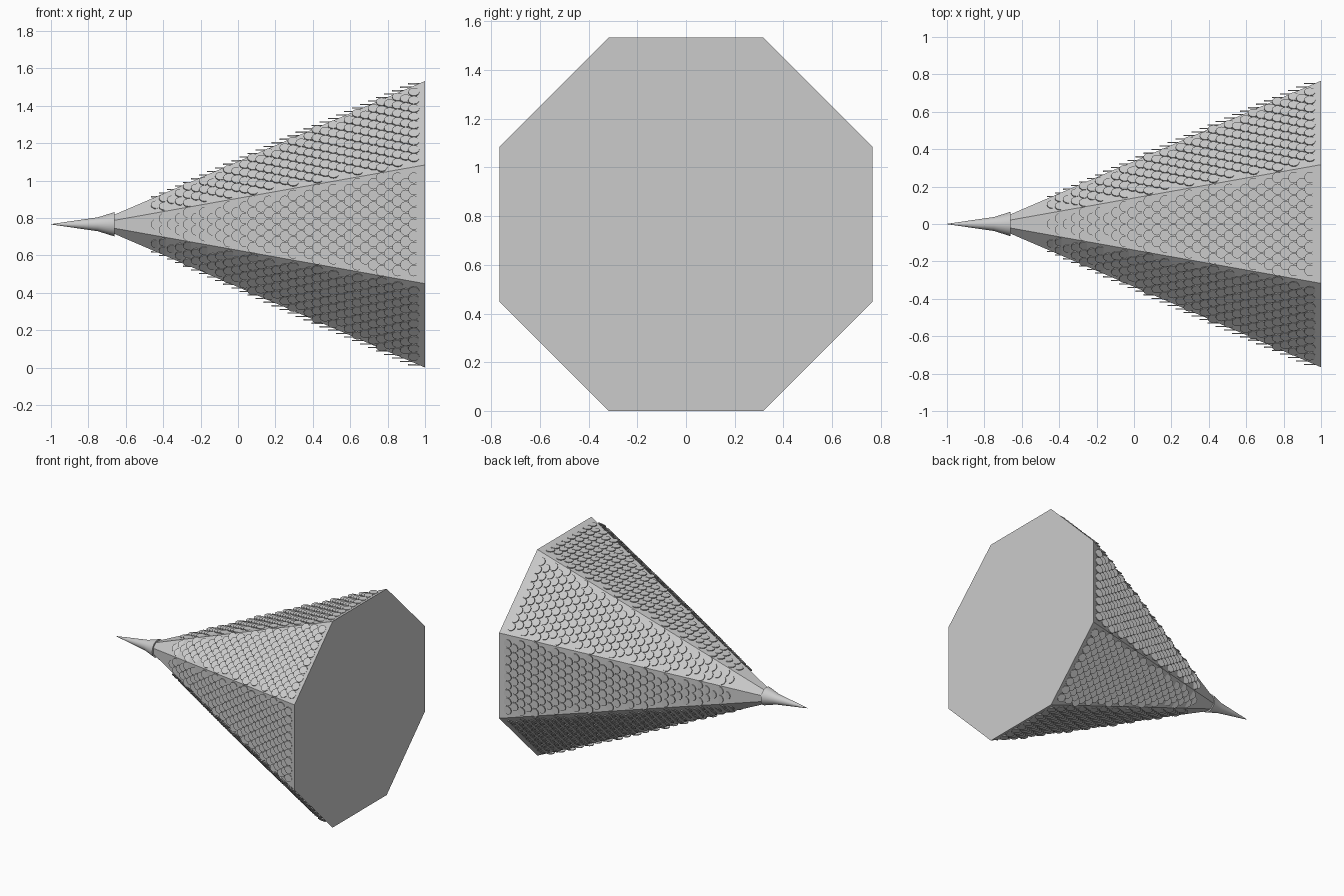
import bpy, bmesh, math
from mathutils import Matrix, Vector

cube = bpy.data.objects.get("Cube")
if cube:
    bpy.data.objects.remove(cube, do_unlink=True)

APOTHEM = 0.766          # flat-to-flat half size of the base
CENTRE = Vector((0, 0, APOTHEM))
APEX_X = -0.78           # where the spire's planes would meet
SLOPE = APOTHEM / (1 - APEX_X)
HALF_WIDTH = math.tan(math.pi / 8)

grey = bpy.data.materials.new("light grey")
grey.use_nodes = True
grey.diffuse_color = (0.6, 0.6, 0.6, 1)
grey.node_tree.nodes["Principled BSDF"].inputs["Base Color"].default_value = (0.6, 0.6, 0.6, 1)


def make_mesh(name, bm):
    bmesh.ops.recalc_face_normals(bm, faces=bm.faces)
    mesh = bpy.data.meshes.new(name)
    bm.to_mesh(mesh)
    bm.free()
    mesh.materials.append(grey)
    return mesh


def add_object(name, mesh):
    obj = bpy.data.objects.new(name, mesh)
    bpy.context.collection.objects.link(obj)
    obj.location = CENTRE
    return obj


def lathe(profile, sides, phase=0.0):
    """Loft rings of (x, radius) along the x axis and cap both ends."""
    bm = bmesh.new()
    rings = []
    for x, r in profile:
        angles = [phase + math.tau * i / sides for i in range(sides)]
        rings.append([bm.verts.new((x, r * math.cos(a), r * math.sin(a))) for a in angles])
    for a, b in zip(rings, rings[1:]):
        for i in range(sides):
            j = (i + 1) % sides
            bm.faces.new((a[i], a[j], b[j], b[i]))
    bm.faces.new(rings[0])
    bm.faces.new(rings[-1])
    return bm


# Eight-sided spire body
corner = 1 / math.cos(math.pi / 8)
body_profile = [(x, (x - APEX_X) * SLOPE * corner) for x in (-0.70, 1.0)]
add_object("spire_body", make_mesh("spire_body", lathe(body_profile, 8, math.pi / 8)))

# Pointed finial with a flared collar
finial_profile = [(-1.0, 0.001), (-0.75, 0.037), (-0.66, 0.065)]
finial = add_object("finial", make_mesh("finial", lathe(finial_profile, 32)))
bpy.context.view_layer.objects.active = finial
finial.select_set(True)
bpy.ops.object.shade_smooth_by_angle(angle=math.radians(35))

# One panel of staggered round scales, half sunk in the top face
bm = bmesh.new()
RADIUS, ROW_STEP, SPACING = 0.03, 0.043, 0.062
row, x = 0, 0.94
while x > -0.5:
    surface = (x - APEX_X) * SLOPE
    lift = 0.011 * min(1.0, (x + 0.62) / 0.9) - 0.006 * max(0.0, 0.1 - x)
    limit = surface * HALF_WIDTH - RADIUS * 0.8
    shift = 0.5 * (row % 2)
    for k in range(-8, 9):
        y = (k + shift) * SPACING
        if abs(y) <= limit:
            place = Matrix.Translation((x, y, surface + lift))
            bmesh.ops.create_cone(bm, cap_ends=True, segments=12, radius1=RADIUS,
                                  radius2=RADIUS, depth=0.006, matrix=place)
    x -= ROW_STEP
    row += 1
scales = make_mesh("scale_panel", bm)

# Repeat the panel on all eight faces
for i in range(8):
    panel = add_object(f"scale_panel_{i + 1}", scales)
    panel.rotation_euler.x = i * math.pi / 4
